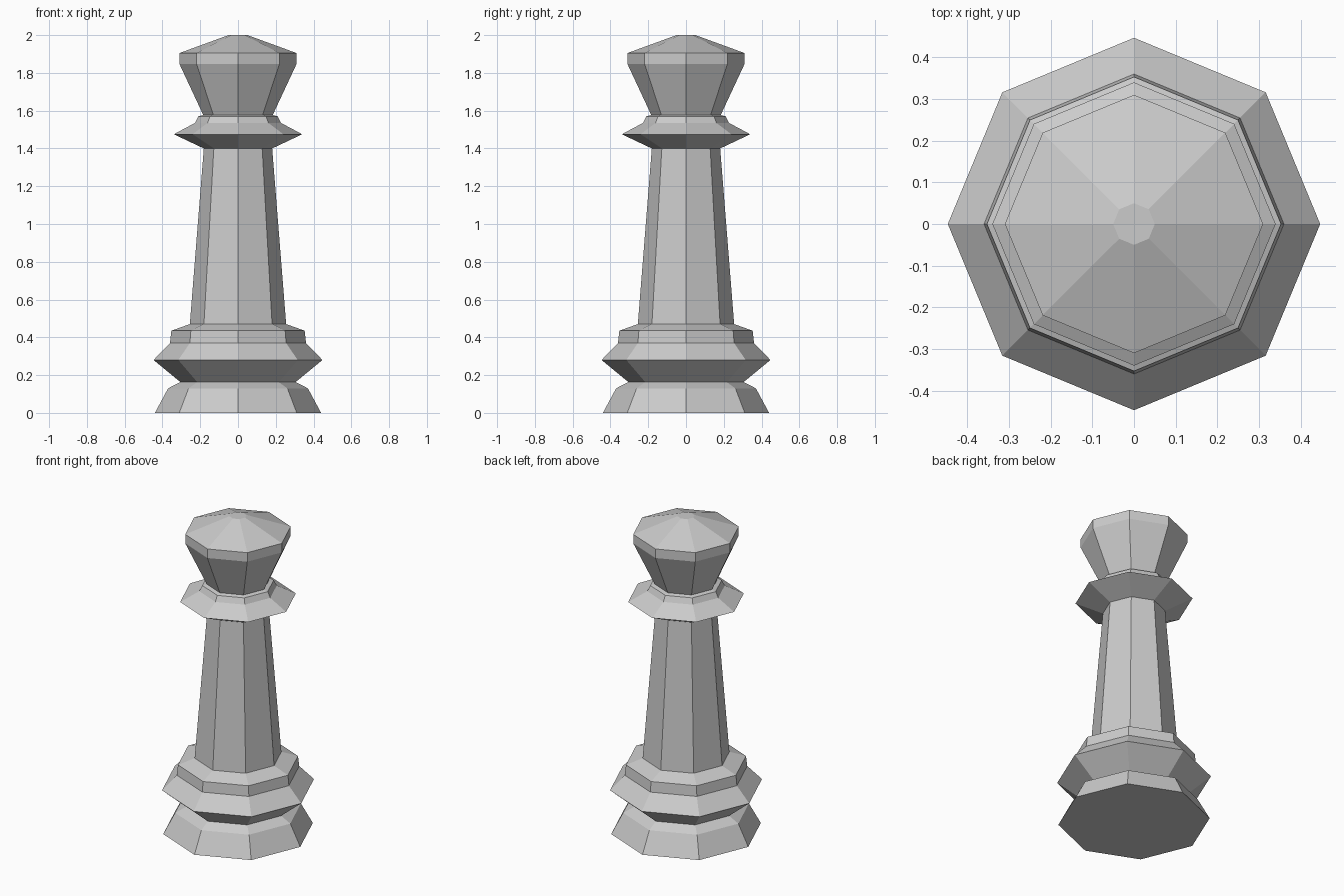
import bpy, bmesh
from math import cos, sin, pi

if "Cube" in bpy.data.objects:
    bpy.data.objects.remove(bpy.data.objects["Cube"])

SIDES = 8


def lathe(name, profile, cap_bottom=False, cap_top=False):
    """Turn a (radius, height) profile into a flat-faced octagonal part."""
    bm = bmesh.new()
    rings = [[bm.verts.new((r * cos(2 * pi * i / SIDES), r * sin(2 * pi * i / SIDES), z))
              for i in range(SIDES)] for r, z in profile]
    for low, high in zip(rings, rings[1:]):
        for i in range(SIDES):
            j = (i + 1) % SIDES
            bm.faces.new((low[i], low[j], high[j], high[i]))
    if cap_bottom:
        bm.faces.new(rings[0][::-1])
    if cap_top:
        bm.faces.new(rings[-1])
    mesh = bpy.data.meshes.new(name)
    bm.to_mesh(mesh)
    bm.free()
    obj = bpy.data.objects.new(name, mesh)
    bpy.context.collection.objects.link(obj)
    return obj


# Stepped foot with a waist and a wide ridge
lathe("base", [(0.44, 0), (0.37, 0.13), (0.305, 0.163), (0.447, 0.28),
               (0.36, 0.37), (0.353, 0.435), (0.255, 0.47)], cap_bottom=True)

# Tapered column
lathe("shaft", [(0.255, 0.47), (0.181, 1.40)])

# Sharp-edged collar under the head
lathe("collar", [(0.181, 1.40), (0.34, 1.475), (0.228, 1.535),
                 (0.21, 1.57), (0.184, 1.577)])

# Flared head with a shallow domed top
lathe("head", [(0.184, 1.577), (0.31, 1.847), (0.31, 1.905), (0.05, 2.0)], cap_top=True)
